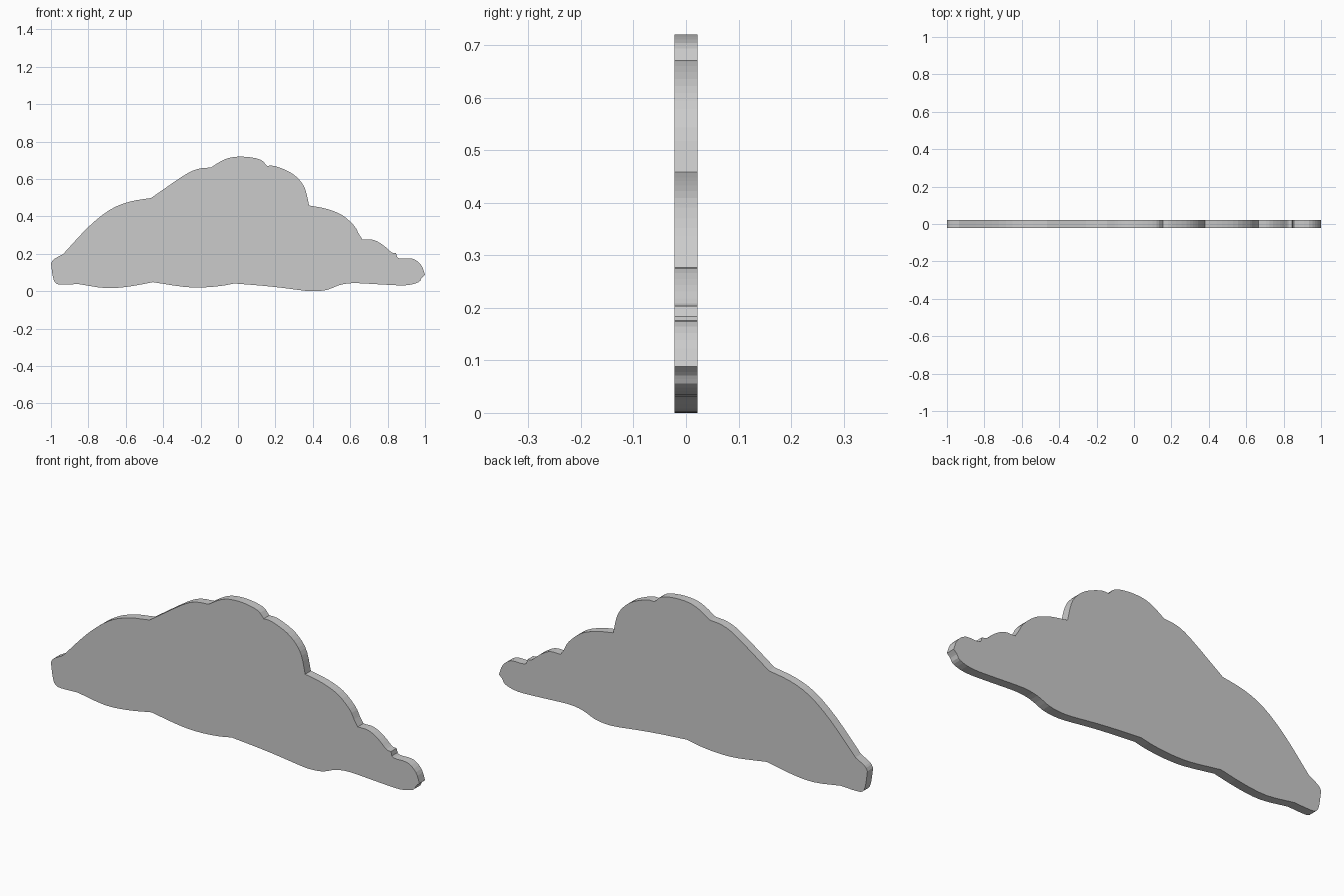
import bpy
import bmesh
from mathutils import Vector

if "Cube" in bpy.data.objects:
    bpy.data.objects.remove(bpy.data.objects["Cube"])

HALF_THICKNESS = 0.022
STEPS = 3

# Each lobe is a smooth run; it meets the next lobe at a crisp crease.
LOBES = [
    # upper edge, left to right
    [(-1, .15), (-.985, .172), (-.935, .20)],
    [(-.935, .20), (-.80, .345), (-.685, .437), (-.58, .48), (-.465, .50)],
    [(-.465, .50), (-.29, .62), (-.215, .655), (-.145, .663)],
    [(-.145, .663), (-.085, .70), (-.03, .718), (.045, .72), (.12, .705), (.155, .672)],
    [(.155, .672), (.20, .67), (.28, .637), (.33, .595), (.36, .545), (.38, .46)],
    [(.38, .46), (.47, .443), (.555, .41), (.62, .353), (.645, .31), (.665, .278)],
    [(.665, .278), (.725, .276), (.78, .245), (.82, .21), (.845, .205)],
    [(.845, .205), (.86, .178), (.935, .175), (.98, .14), (1, .09)],
    # underside, right to left
    [(1, .09), (.982, .073), (.965, .05), (.895, .033), (.76, .038), (.62, .045),
     (.545, .035), (.48, .01), (.42, .002), (.36, .004), (.25, .018), (.14, .03), (-.02, .043)],
    [(-.02, .043), (-.09, .03), (-.185, .022), (-.29, .025), (-.455, .05)],
    [(-.455, .05), (-.58, .027), (-.705, .018), (-.855, .04)],
    [(-.855, .04), (-.94, .037), (-.975, .045), (-.99, .08), (-1, .15)],
]


def smooth_run(points):
    """Catmull-Rom curve through the points, leaving out the last one."""
    p = [Vector(q) for q in points]
    p = [p[0] * 2 - p[1]] + p + [p[-1] * 2 - p[-2]]
    out = []
    for a, b, c, d in zip(p, p[1:], p[2:], p[3:]):
        for i in range(STEPS):
            t = i / STEPS
            out.append(0.5 * (2 * b + (c - a) * t + (2 * a - 5 * b + 4 * c - d) * t**2
                              + (3 * b - a - 3 * c + d) * t**3))
    return out


# Cloud slab: outline extruded through the thickness
outline = [v for lobe in LOBES for v in smooth_run(lobe)]
low = min(v.y for v in outline)
bm = bmesh.new()
front = bm.faces.new([bm.verts.new((max(-1, min(1, v.x)), -HALF_THICKNESS, v.y - low))
                      for v in outline])
result = bmesh.ops.extrude_face_region(bm, geom=[front], use_keep_orig=True)
back = [g for g in result["geom"] if isinstance(g, bmesh.types.BMVert)]
bmesh.ops.translate(bm, verts=back, vec=(0, 2 * HALF_THICKNESS, 0))
caps = [f for f in bm.faces if len(f.verts) > 4]
bmesh.ops.triangulate(bm, faces=caps)
bmesh.ops.recalc_face_normals(bm, faces=bm.faces)

mesh = bpy.data.meshes.new("cloud_panel")
bm.to_mesh(mesh)
bm.free()
cloud = bpy.data.objects.new("cloud_panel", mesh)
bpy.context.collection.objects.link(cloud)
